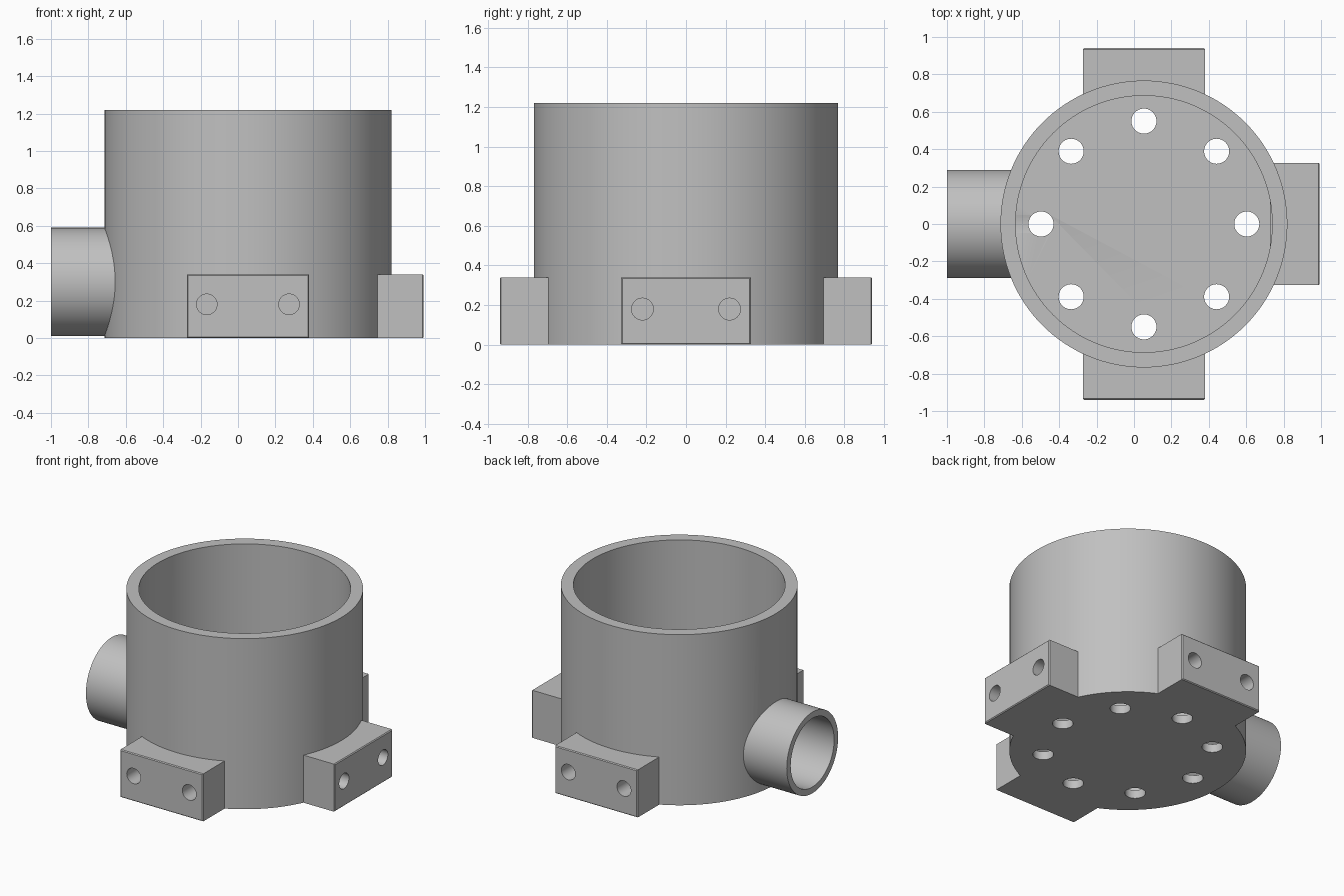
import bpy
import bmesh
from math import cos, sin, pi
from mathutils import Matrix, Vector

cube = bpy.data.objects.get("Cube")
if cube:
    bpy.data.objects.remove(cube, do_unlink=True)

CX = 0.053                     # axis of the cup
OUTER, INNER, HEIGHT = 0.767, 0.686, 1.22
FLOOR = 0.06
PIPE_Z, PIPE_R, BORE_R = 0.3, 0.29, 0.245

grey = bpy.data.materials.new("plain grey")
grey.use_nodes = True
colour = (0.53, 0.53, 0.53, 1)
grey.diffuse_color = colour
grey.node_tree.nodes["Principled BSDF"].inputs["Base Color"].default_value = colour


def make_object(name, bm):
    mesh = bpy.data.meshes.new(name)
    bm.to_mesh(mesh)
    bm.free()
    mesh.materials.append(grey)
    obj = bpy.data.objects.new(name, mesh)
    bpy.context.collection.objects.link(obj)
    return obj


def cylinder(name, start, end, radius, sides=96):
    """Closed cylinder between two points."""
    start, end = Vector(start), Vector(end)
    axis = end - start
    turn = axis.to_track_quat('Z', 'Y').to_matrix().to_4x4()
    bm = bmesh.new()
    bmesh.ops.create_cone(bm, cap_ends=True, segments=sides, radius1=radius,
                          radius2=radius, depth=axis.length,
                          matrix=Matrix.Translation((start + end) / 2) @ turn)
    return make_object(name, bm)


def select_only(obj):
    bpy.ops.object.select_all(action='DESELECT')
    obj.select_set(True)
    bpy.context.view_layer.objects.active = obj


def cut(obj, cutters):
    for cutter in cutters:
        mod = obj.modifiers.new("cut", 'BOOLEAN')
        mod.operation = 'DIFFERENCE'
        mod.solver = 'EXACT'
        mod.object = cutter
        select_only(obj)
        bpy.ops.object.modifier_apply(modifier=mod.name)
        bpy.data.objects.remove(cutter, do_unlink=True)


def smooth(obj):
    select_only(obj)
    bpy.ops.object.shade_smooth_by_angle(angle=pi / 6)


# Cup with a ring of drain holes and an opening for the pipe
cup = cylinder("cup", (CX, 0, 0), (CX, 0, HEIGHT), OUTER, 128)
cutters = [cylinder("cavity", (CX, 0, FLOOR), (CX, 0, HEIGHT + 0.2), INNER, 128),
           cylinder("bore", (-1.1, 0, PIPE_Z), (-0.45, 0, PIPE_Z), BORE_R)]
for i in range(8):
    x, y = CX + 0.55 * cos(i * pi / 4), 0.55 * sin(i * pi / 4)
    cutters.append(cylinder("drain", (x, y, -0.1), (x, y, 0.2), 0.067, 40))
cut(cup, cutters)
smooth(cup)

# Side pipe
pipe = cylinder("side_pipe", (-1, 0, PIPE_Z), (-0.64, 0, PIPE_Z), PIPE_R)
cut(pipe, [cylinder("bore", (-1.1, 0, PIPE_Z), (-0.4, 0, PIPE_Z), BORE_R)])
smooth(pipe)


def mounting_block(name, angle, back):
    """Block facing outwards with two blind bolt holes."""
    front, half, top = 0.94, 0.327, 0.34
    bm = bmesh.new()
    bmesh.ops.create_cube(bm, size=1)
    for v in bm.verts:
        v.co = (front if v.co.x > 0 else back,
                half * 2 * v.co.y, top * (v.co.z + 0.5))
    face = max(bm.faces, key=lambda f: f.calc_center_median().x)
    bmesh.ops.bevel(bm, geom=list(face.edges), offset=0.006, segments=1,
                    affect='EDGES')
    block = make_object(name, bm)
    cut(block, [cylinder("bolt", (front - 0.19, s * 0.22, 0.18),
                         (front + 0.1, s * 0.22, 0.18), 0.055, 40)
                for s in (-1, 1)])
    block.data.transform(Matrix.Translation((CX, 0, 0)) @ Matrix.Rotation(angle, 4, 'Z'))
    smooth(block)


# Three mounting blocks around the base
mounting_block("left_block", 0, 0.674)
mounting_block("back_block", pi / 2, 0.69)
mounting_block("front_block", -pi / 2, 0.69)
